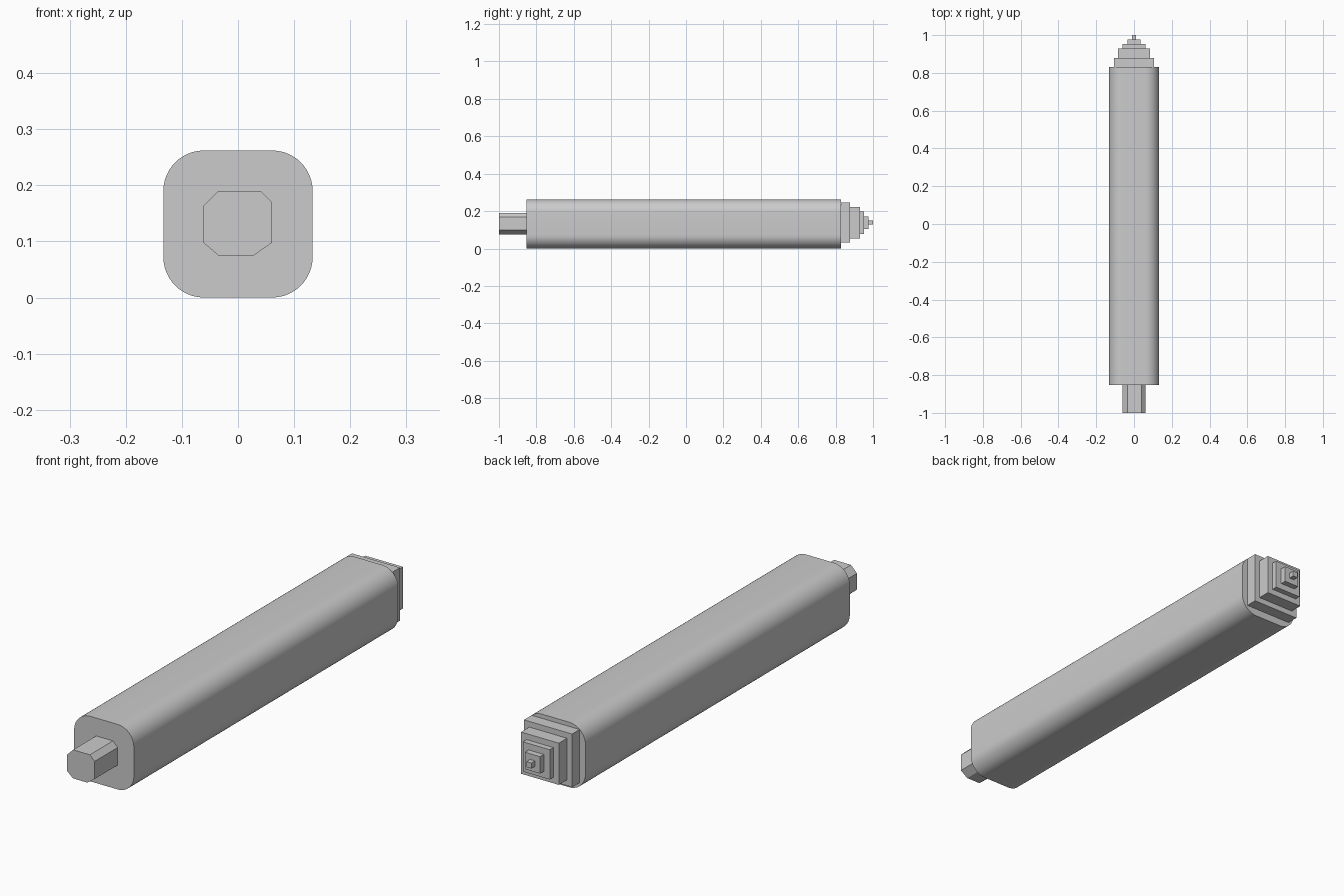
import bpy, bmesh, math

if "Cube" in bpy.data.objects:
    bpy.data.objects.remove(bpy.data.objects["Cube"])


def prism(name, profile, y0, y1, smooth=False):
    """Extrude an (x, z) outline from y0 to y1."""
    bm = bmesh.new()
    face = bm.faces.new([bm.verts.new((x, y0, z)) for x, z in profile])
    ext = bmesh.ops.extrude_face_region(bm, geom=[face])
    moved = [v for v in ext["geom"] if isinstance(v, bmesh.types.BMVert)]
    bmesh.ops.translate(bm, verts=moved, vec=(0, y1 - y0, 0))
    bmesh.ops.recalc_face_normals(bm, faces=bm.faces)
    mesh = bpy.data.meshes.new(name)
    bm.to_mesh(mesh)
    bm.free()
    obj = bpy.data.objects.new(name, mesh)
    bpy.context.collection.objects.link(obj)
    if smooth:
        bpy.ops.object.select_all(action='DESELECT')
        obj.select_set(True)
        bpy.context.view_layer.objects.active = obj
        bpy.ops.object.shade_smooth_by_angle(angle=math.radians(30))
    return obj


def rounded_rect(hx, hz, cz, r, n=12):
    """Outline with a quarter arc at each corner."""
    pts = []
    for k, (sx, sz) in enumerate([(1, 1), (-1, 1), (-1, -1), (1, -1)]):
        for i in range(n + 1):
            a = math.pi / 2 * (k + i / n)
            pts.append((sx * (hx - r) + r * math.cos(a),
                        cz + sz * (hz - r) + r * math.sin(a)))
    return pts


BODY_FRONT, BODY_BACK = -0.853, 0.83

# Long rounded body
prism("body", rounded_rect(0.133, 0.131, 0.131, 0.072), BODY_FRONT, BODY_BACK, True)

# Eight-sided stub at the front
stub = [(-0.035, 0.190), (0.040, 0.190), (0.061, 0.169), (0.061, 0.098),
        (0.028, 0.075), (-0.035, 0.075), (-0.062, 0.098), (-0.062, 0.163)]
prism("front_stub", stub, -1.0, BODY_FRONT)

# Stepped square tip at the back: half width, end position
start, cz = BODY_BACK, 0.138
for i, (h, end) in enumerate([(0.107, 0.878), (0.084, 0.930), (0.060, 0.953),
                              (0.034, 0.977), (0.011, 1.0)], 1):
    square = [(-h, cz - h), (h, cz - h), (h, cz + h), (-h, cz + h)]
    prism(f"tip_step_{i}", square, start, end)
    start = end
